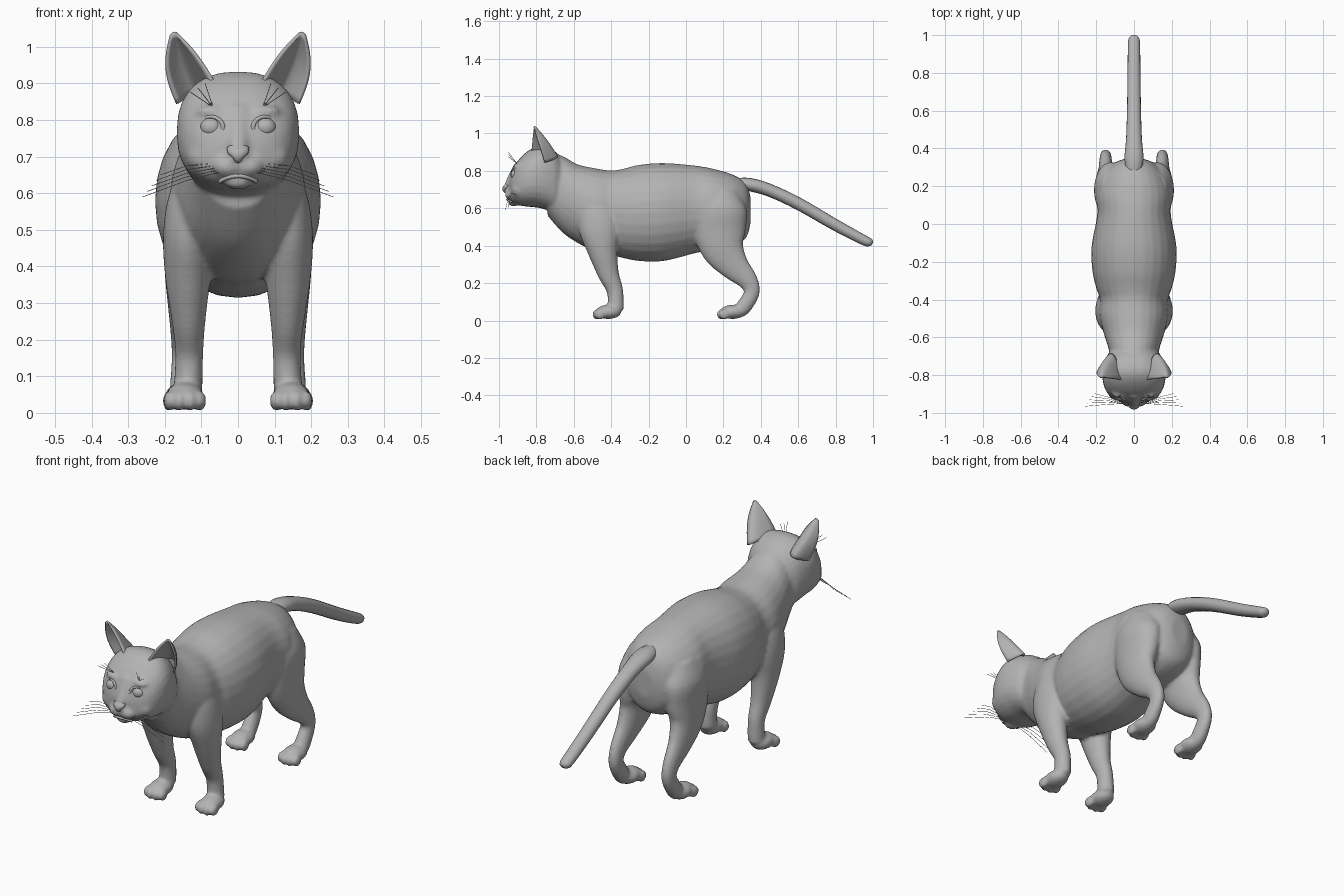
import bpy, bmesh, math
from mathutils import Vector, Matrix

cube = bpy.data.objects.get("Cube")
if cube:
    bpy.data.objects.remove(cube, do_unlink=True)

grey = bpy.data.materials.new("soft grey")
grey.use_nodes = True
grey.diffuse_color = (0.45, 0.45, 0.45, 1)
grey.node_tree.nodes["Principled BSDF"].inputs["Base Color"].default_value = (0.45, 0.45, 0.45, 1)


def finish(bm, name):
    bmesh.ops.recalc_face_normals(bm, faces=bm.faces)
    for f in bm.faces:
        f.smooth = True
    mesh = bpy.data.meshes.new(name)
    bm.to_mesh(mesh)
    bm.free()
    mesh.materials.append(grey)
    obj = bpy.data.objects.new(name, mesh)
    bpy.context.collection.objects.link(obj)
    return obj


def spline(rows, steps=4):
    """Catmull-Rom through rows of numbers."""
    pts = [Vector(r) for r in rows]
    pts = [pts[0]] + pts + [pts[-1]]
    out = []
    for a, b, c, d in zip(pts, pts[1:], pts[2:], pts[3:]):
        for i in range(steps):
            t = i / steps
            out.append(b + (c - a) * (t / 2) + (a * 2 - b * 5 + c * 4 - d) * (t * t / 2)
                       + (b * 3 - a - c * 3 + d) * (t ** 3 / 2))
    return out + [pts[-1]]


def loft(bm, rows, side=1, power=2.0, upright=False, count=28):
    """Rows of x, y, z, half width, half depth; rings turn with the path unless upright."""
    rows = spline(rows)
    rings = []
    for i, (x, y, z, w, d) in enumerate(rows):
        p, q = rows[max(i - 1, 0)], rows[min(i + 1, len(rows) - 1)]
        along = Vector((0, q[1] - p[1], q[2] - p[2])).normalized()
        up = Vector((0, 0, 1)) if upright else Vector((0, -along.z, along.y))
        ring = []
        for k in range(count):
            a = math.tau * k / count
            c, s = math.cos(a), math.sin(a)
            c = math.copysign(abs(c) ** (2 / power), c)
            s = math.copysign(abs(s) ** (2 / power), s)
            co = Vector((x + w * c, y, z)) + up * (d * s)
            ring.append(bm.verts.new((co.x * side, co.y, co.z)))
        rings.append(ring)
    for r, n in zip(rings, rings[1:]):
        for k in range(count):
            bm.faces.new((r[k], r[(k + 1) % count], n[(k + 1) % count], n[k]))
    bm.faces.new(rings[0])
    bm.faces.new(rings[-1])


def ball(bm, centre, radii, side=1):
    place = Matrix.Translation((centre[0] * side, centre[1], centre[2])) @ Matrix.Diagonal((*radii, 1))
    bmesh.ops.create_uvsphere(bm, u_segments=20, v_segments=12, radius=1, matrix=place)


def paw(bm, x, y, side):
    ball(bm, (x, y, 0.046), (0.052, 0.07, 0.038), side)
    for k, step in enumerate((-0.042, -0.015, 0.015, 0.042)):
        reach = 0.058 if k in (1, 2) else 0.045
        ball(bm, (x + step, y - reach, 0.033), (0.0165, 0.03, 0.028), side)


# Skin: torso, head, legs and paws fused into one smooth surface
skin = bmesh.new()
torso = [  # y, top, bottom, half width
    (0.345, 0.66, 0.52, 0.05), (0.32, 0.735, 0.44, 0.11), (0.25, 0.78, 0.40, 0.17),
    (0.15, 0.81, 0.38, 0.20), (0.05, 0.828, 0.36, 0.195), (-0.12, 0.842, 0.318, 0.225),
    (-0.25, 0.832, 0.318, 0.22), (-0.34, 0.81, 0.335, 0.20), (-0.4, 0.802, 0.35, 0.18),
    (-0.48, 0.813, 0.365, 0.185), (-0.58, 0.835, 0.415, 0.16), (-0.66, 0.88, 0.47, 0.135),
    (-0.74, 0.90, 0.56, 0.12)]
head = [
    (-0.64, 0.82, 0.60, 0.09), (-0.69, 0.895, 0.575, 0.138), (-0.74, 0.925, 0.59, 0.158),
    (-0.79, 0.932, 0.603, 0.167), (-0.84, 0.91, 0.608, 0.164), (-0.89, 0.865, 0.615, 0.145),
    (-0.925, 0.81, 0.628, 0.11), (-0.945, 0.755, 0.645, 0.06)]
for rows, power in ((torso, 2.1), (head, 2.4)):
    loft(skin, [(0, y, (t + b) / 2, w, (t - b) / 2) for y, t, b, w in rows], power=power, upright=True)

front_leg = [
    (0.115, -0.47, 0.66, 0.05, 0.07), (0.125, -0.47, 0.58, 0.068, 0.105),
    (0.135, -0.46, 0.48, 0.07, 0.11), (0.137, -0.445, 0.37, 0.062, 0.08),
    (0.135, -0.415, 0.25, 0.046, 0.057), (0.133, -0.38, 0.16, 0.038, 0.044),
    (0.137, -0.375, 0.06, 0.04, 0.043)]
hind_leg = [
    (0.1, 0.19, 0.7, 0.07, 0.09), (0.12, 0.18, 0.6, 0.09, 0.145), (0.13, 0.18, 0.48, 0.075, 0.14),
    (0.14, 0.2, 0.38, 0.06, 0.115), (0.147, 0.26, 0.29, 0.044, 0.08),
    (0.15, 0.33, 0.215, 0.034, 0.054), (0.15, 0.352, 0.15, 0.031, 0.042),
    (0.15, 0.31, 0.075, 0.036, 0.042), (0.15, 0.28, 0.045, 0.036, 0.034)]
for side in (1, -1):
    loft(skin, front_leg, side)
    loft(skin, hind_leg, side)
    paw(skin, 0.145, -0.415, side)
    paw(skin, 0.148, 0.25, side)
    ball(skin, (0.028, -0.932, 0.673), (0.043, 0.036, 0.031), side)   # muzzle pads
    ball(skin, (0.08, -0.89, 0.7), (0.06, 0.045, 0.05), side)         # cheeks
    ball(skin, (0.073, -0.89, 0.823), (0.045, 0.035, 0.018), side)    # brows
ball(skin, (0, -0.922, 0.632), (0.038, 0.03, 0.022))                  # chin
loft(skin, [(0, -0.9, 0.83, 0.035, 0.02), (0, -0.93, 0.77, 0.027, 0.02),
            (0, -0.95, 0.72, 0.028, 0.022), (0, -0.955, 0.69, 0.022, 0.02)])  # nose bridge
body = finish(skin, "body")
fuse = body.modifiers.new("fuse", 'REMESH')
fuse.mode = 'VOXEL'
fuse.voxel_size = 0.009
fuse.use_smooth_shade = True
relax = body.modifiers.new("relax", 'SMOOTH')
relax.factor = 0.5
relax.iterations = 5

# Tail
bm = bmesh.new()
loft(bm, [(0, 0.25, 0.735, 0.03, 0.025), (0, 0.34, 0.727, 0.05, 0.035), (0, 0.45, 0.695, 0.042, 0.034),
          (0, 0.6, 0.625, 0.037, 0.033), (0, 0.8, 0.51, 0.034, 0.031), (0, 0.95, 0.43, 0.032, 0.027),
          (0, 0.985, 0.417, 0.026, 0.021), (0, 0.997, 0.412, 0.012, 0.01)], count=16)
finish(bm, "tail")

for side, label in ((1, "left"), (-1, "right")):
    # Ear: cupped shell open to the front
    bm = bmesh.new()
    inner, outer, tip = Vector((0.062, -0.825, 0.895)), Vector((0.165, -0.755, 0.845)), Vector((0.174, -0.812, 1.03))
    rows, across = 12, 14
    grid = []
    for i in range(rows + 1):
        t = i / rows
        a = inner.lerp(tip + Vector((-0.011, 0, 0)), t) + Vector((0.0, 0, 0.012)) * math.sin(math.pi * t)
        b = outer.lerp(tip + Vector((0.009, 0, 0)), t) + Vector((0.02, 0, 0)) * math.sin(math.pi * t)
        line = []
        for k in range(across + 1):
            s = k / across
            p = a.lerp(b, s) + Vector((0, 0.1 * (1 - t) ** 0.9, 0.008)) * math.sin(math.pi * s)
            line.append(bm.verts.new((p.x * side, p.y, p.z)))
        grid.append(line)
    for low, high in zip(grid, grid[1:]):
        for k in range(across):
            bm.faces.new((low[k], low[k + 1], high[k + 1], high[k]))
    ear = finish(bm, label + "_ear")
    shell = ear.modifiers.new("thickness", 'SOLIDIFY')
    shell.thickness = 0.009
    shell.offset = 0

    # Eye and eyelid rim
    bm = bmesh.new()
    ball(bm, (0.073, -0.911, 0.78), (0.031, 0.026, 0.027), side)
    finish(bm, label + "_eye")
    bpy.ops.mesh.primitive_torus_add(
        location=(0.074 * side, -0.918, 0.78), rotation=(math.pi / 2, 0, 0.4 * side),
        major_radius=0.034, minor_radius=0.006, major_segments=28, minor_segments=8)
    lid = bpy.context.object
    lid.name = label + "_eyelid"
    lid.scale = (1.05, 0.85, 1)
    lid.data.materials.append(grey)
    bpy.ops.object.shade_smooth()

# Nose tip
bm = bmesh.new()
loft(bm, [(0, -0.955, 0.725, 0.03, 0.012), (0, -0.966, 0.71, 0.028, 0.014),
          (0, -0.968, 0.698, 0.016, 0.013), (0, -0.962, 0.686, 0.006, 0.008)], count=16)
finish(bm, "nose")


def strands(name, lines, radius):
    curve = bpy.data.curves.new(name, 'CURVE')
    curve.dimensions = '3D'
    curve.bevel_depth = radius
    curve.bevel_resolution = 1
    curve.use_fill_caps = True
    for pts in lines:
        line = curve.splines.new('POLY')
        line.points.add(len(pts) - 1)
        for point, co in zip(line.points, pts):
            point.co = (*co, 1)
    curve.materials.append(grey)
    bpy.context.collection.objects.link(bpy.data.objects.new(name, curve))


# Mouth line, cheek whiskers and brow whiskers
strands("mouth", [[(x * 0.01, -0.957 + 0.0011 * x * x, 0.647 - 0.0006 * x * x) for x in range(-5, 6)]], 0.006)
cheek, brow = [], []
for side in (1, -1):
    for k in range(5):
        cheek.append([(side * 0.04, -0.95, 0.66 + 0.006 * k),
                      (side * 0.14, -0.955 + 0.01 * k, 0.635 + 0.01 * k),
                      (side * (0.26 - 0.012 * k), -0.965 + 0.017 * k, 0.59 + 0.015 * k)])
    for k in range(3):
        brow.append([(side * 0.068, -0.9, 0.835), (side * (0.09 + 0.02 * k), -0.95, 0.9 - 0.012 * k)])
strands("cheek_whiskers", cheek, 0.001)
strands("brow_whiskers", brow, 0.001)
